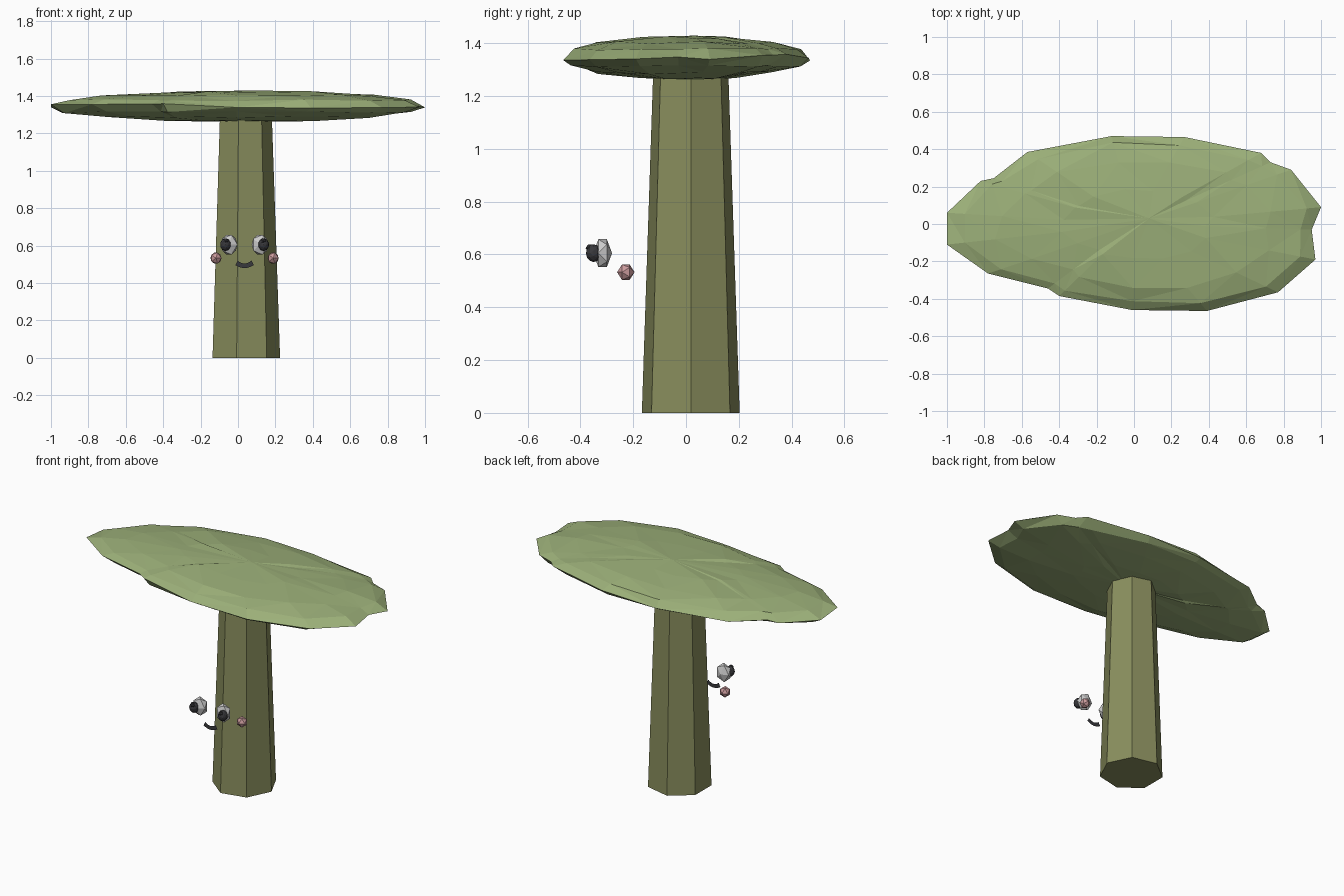
import bpy, bmesh, math, random
from mathutils import Matrix

if "Cube" in bpy.data.objects:
    bpy.data.objects.remove(bpy.data.objects["Cube"])

random.seed(4)


def material(name, rgb):
    m = bpy.data.materials.new(name)
    m.diffuse_color = (*rgb, 1)
    m.use_nodes = True
    m.node_tree.nodes["Principled BSDF"].inputs["Base Color"].default_value = m.diffuse_color
    return m


LEAF = material("leaf_green", (0.33, 0.43, 0.19))
BARK = material("bark_olive", (0.25, 0.27, 0.11))
WHITE = material("eye_white", (0.8, 0.8, 0.8))
DARK = material("dark", (0.04, 0.04, 0.045))
PINK = material("cheek_pink", (0.6, 0.33, 0.34))
MID = 0.035  # x of the trunk and face centre line


def finish(name, bm, mat, recalc=True):
    if recalc:
        bmesh.ops.recalc_face_normals(bm, faces=bm.faces[:])
    me = bpy.data.meshes.new(name)
    bm.to_mesh(me)
    bm.free()
    me.materials.append(mat)
    ob = bpy.data.objects.new(name, me)
    bpy.context.collection.objects.link(ob)
    return ob


def gem(name, loc, scale, mat, subdiv=1, tilt=0.0):
    # faceted ball whose pole points along y
    bm = bmesh.new()
    bmesh.ops.create_icosphere(bm, subdivisions=subdiv, radius=1)
    m = (Matrix.Translation(loc) @ Matrix.Diagonal((*scale, 1))
         @ Matrix.Rotation(tilt, 4, 'Y') @ Matrix.Rotation(math.pi / 2, 4, 'X'))
    bmesh.ops.transform(bm, matrix=m, verts=bm.verts[:])
    return finish(name, bm, mat)


# trunk: tapered seven-sided column, corner towards +x
bm = bmesh.new()
rings = []
for z, r in ((0, 0.19), (1.32, 0.145)):
    rings.append([bm.verts.new((MID + r * math.cos(i * math.tau / 7),
                                0.018 + r * math.sin(i * math.tau / 7), z))
                  for i in range(7)])
for i in range(7):
    j = (i + 1) % 7
    bm.faces.new((rings[0][i], rings[0][j], rings[1][j], rings[1][i]))
bm.faces.new(rings[0])
bm.faces.new(rings[1])
finish("trunk", bm, BARK)

# canopy: flat lens lofted from its uneven outline
OUTLINE = [(-1, .06), (-.82, .23), (-.75, .245), (-.57, .385), (-.12, .47),
           (.27, .465), (.68, .38), (.73, .33), (.84, .29), (1, .09),
           (.95, -.03), (.97, -.19), (.77, -.365), (.39, -.465), (-.01, -.46),
           (-.4, -.385), (-.46, -.345), (-.78, -.265), (-1, -.11)]
N = len(OUTLINE)
bm = bmesh.new()
rim = [bm.verts.new((x, y, 1.347 + random.uniform(-.014, .014))) for x, y in OUTLINE]
for side in (1, -1):
    prev = rim
    for t in (0.92, 0.72, 0.4):
        h = 0.083 * math.sqrt(1 - t * t)
        ring = []
        for x, y in OUTLINE:
            k = t + random.uniform(-.025, .025)
            ring.append(bm.verts.new((x * k, y * k, 1.345 + side * h + random.uniform(-.005, .005))))
        for i in range(N):
            j = (i + 1) % N
            bm.faces.new((prev[i], prev[j], ring[j], ring[i]))
        prev = ring
    tip = bm.verts.new((0.08, 0.03, 1.345 + side * 0.084))
    for i in range(N):
        bm.faces.new((prev[i], prev[(i + 1) % N], tip))
bmesh.ops.triangulate(bm, faces=bm.faces[:])
finish("canopy", bm, LEAF)

# eyes and cheeks, mirrored about the centre line
for s, tag in ((-1, "left"), (1, "right")):
    gem(f"eye_white_{tag}", (MID + s * 0.083, -.316, .605), (.05, .036, .062), WHITE)
    gem(f"pupil_{tag}", (MID + s * 0.102, -.35, .605), (.029, .029, .034), DARK, 2)
    gem(f"eye_glint_{tag}", (MID + s * 0.1, -.364, .624), (.016, .016, .017), DARK)
    gem(f"cheek_{tag}", (MID + s * 0.153, -.228, .533), (.033, .033, .034), PINK)

# mouth: thin flat smile floating ahead of the trunk
bm = bmesh.new()
strip = []
for i in range(9):
    u = i / 4 - 1
    x, z = MID + 0.043 * u, 0.492 + 0.016 * u * u
    dx, dz = 0.006 * u, 0.012
    strip.append((bm.verts.new((x + dx, -.33, z - dz)), bm.verts.new((x - dx, -.33, z + dz))))
for a, b in zip(strip, strip[1:]):
    bm.faces.new((a[0], b[0], b[1], a[1]))
finish("mouth", bm, DARK, recalc=False)
